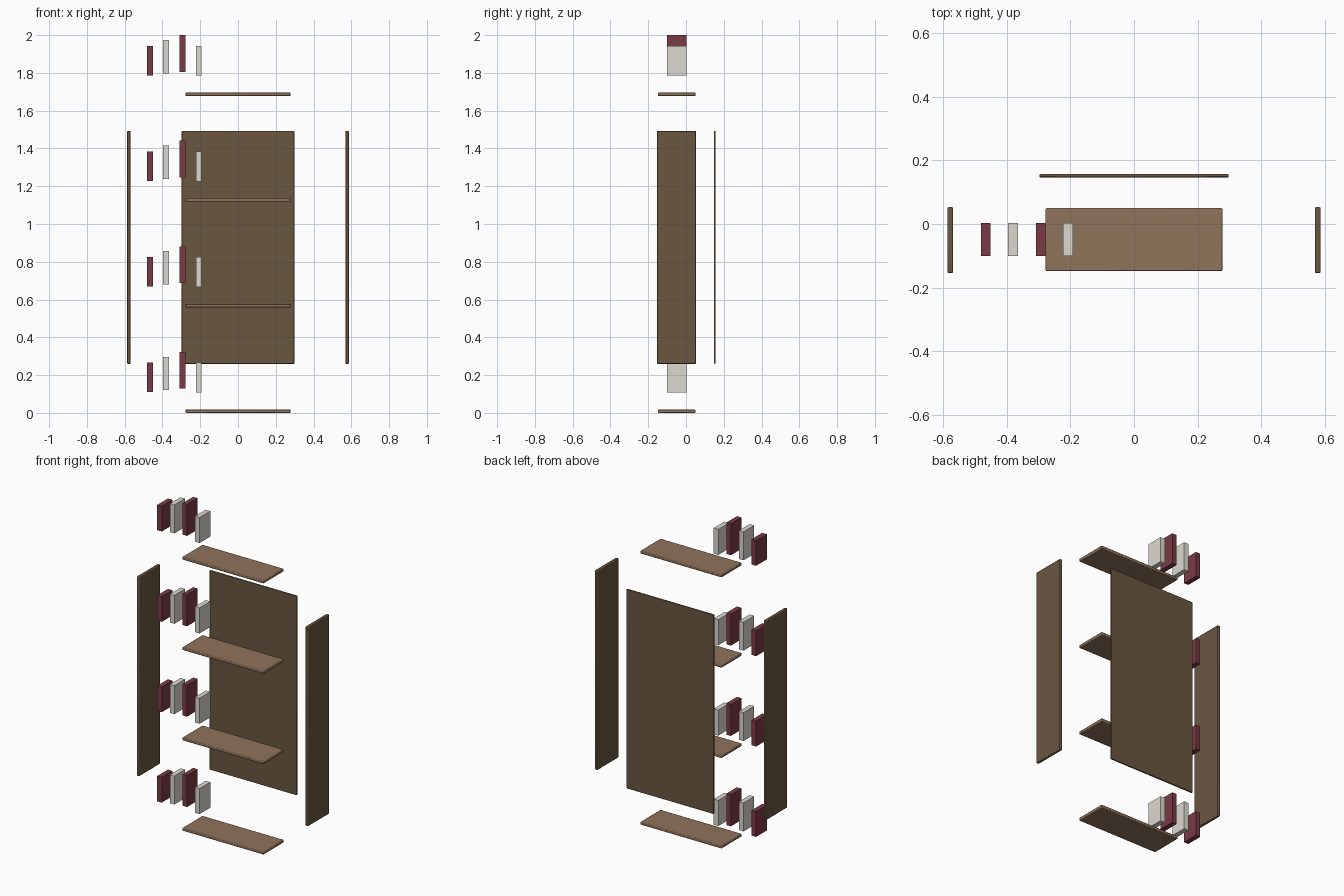
import bpy

cube = bpy.data.objects.get("Cube")
if cube:
    bpy.data.objects.remove(cube, do_unlink=True)


def material(name, rgb):
    """Flat material from sRGB bytes, stored as linear values."""
    linear = [((c / 255 + 0.055) / 1.055) ** 2.4 for c in rgb]
    mat = bpy.data.materials.new(name)
    mat.use_nodes = True
    mat.diffuse_color = (*linear, 1)
    bsdf = next(n for n in mat.node_tree.nodes if n.type == 'BSDF_PRINCIPLED')
    bsdf.inputs["Base Color"].default_value = (*linear, 1)
    bsdf.inputs["Roughness"].default_value = 0.8
    return mat


dark_wood = material("dark wood", (106, 86, 64))
light_wood = material("light wood", (144, 115, 91))
maroon = material("maroon", (122, 58, 69))
cream = material("cream", (220, 217, 208))


def box(name, x, y, z, mat, bevel=0):
    """Box between (min, max) pairs on each axis."""
    bpy.ops.mesh.primitive_cube_add(size=1)
    obj = bpy.context.object
    obj.name = obj.data.name = name
    obj.location = [(a + b) / 2 for a, b in (x, y, z)]
    obj.scale = [b - a for a, b in (x, y, z)]
    bpy.ops.object.transform_apply(location=False, rotation=False, scale=True)
    obj.data.materials.append(mat)
    if bevel:
        mod = obj.modifiers.new("eased edges", 'BEVEL')
        mod.width, mod.segments = bevel, 2
        bpy.ops.object.shade_smooth_by_angle()
    return obj


# Upright case panels, pulled apart from the shelves
height = (0.26, 1.493)
box("left_side_panel", (0.569, 0.587), (-0.154, 0.053), height, dark_wood, 0.004)
box("right_side_panel", (-0.587, -0.569), (-0.154, 0.053), height, dark_wood, 0.004)
box("back_panel", (-0.298, 0.298), (0.147, 0.157), height, dark_wood, 0.003)

# Book start, bottom, top and colour, for the lowest row
pitch = 0.559
books = [(-0.482, 0.110, 0.266, maroon), (-0.396, 0.121, 0.297, cream),
         (-0.309, 0.129, 0.323, maroon), (-0.223, 0.108, 0.266, cream)]

# Four shelves, each with a row of books floating above it
for level in range(4):
    base = level * pitch
    box(f"shelf_{level + 1}", (-0.278, 0.278), (-0.148, 0.05),
        (base, base + 0.018), light_wood, 0.004)
    for i, (x, low, high, mat) in enumerate(books):
        box(f"book_{level + 1}_{i + 1}", (x, x + 0.031), (-0.101, 0.003),
            (base + low, base + high), mat)
